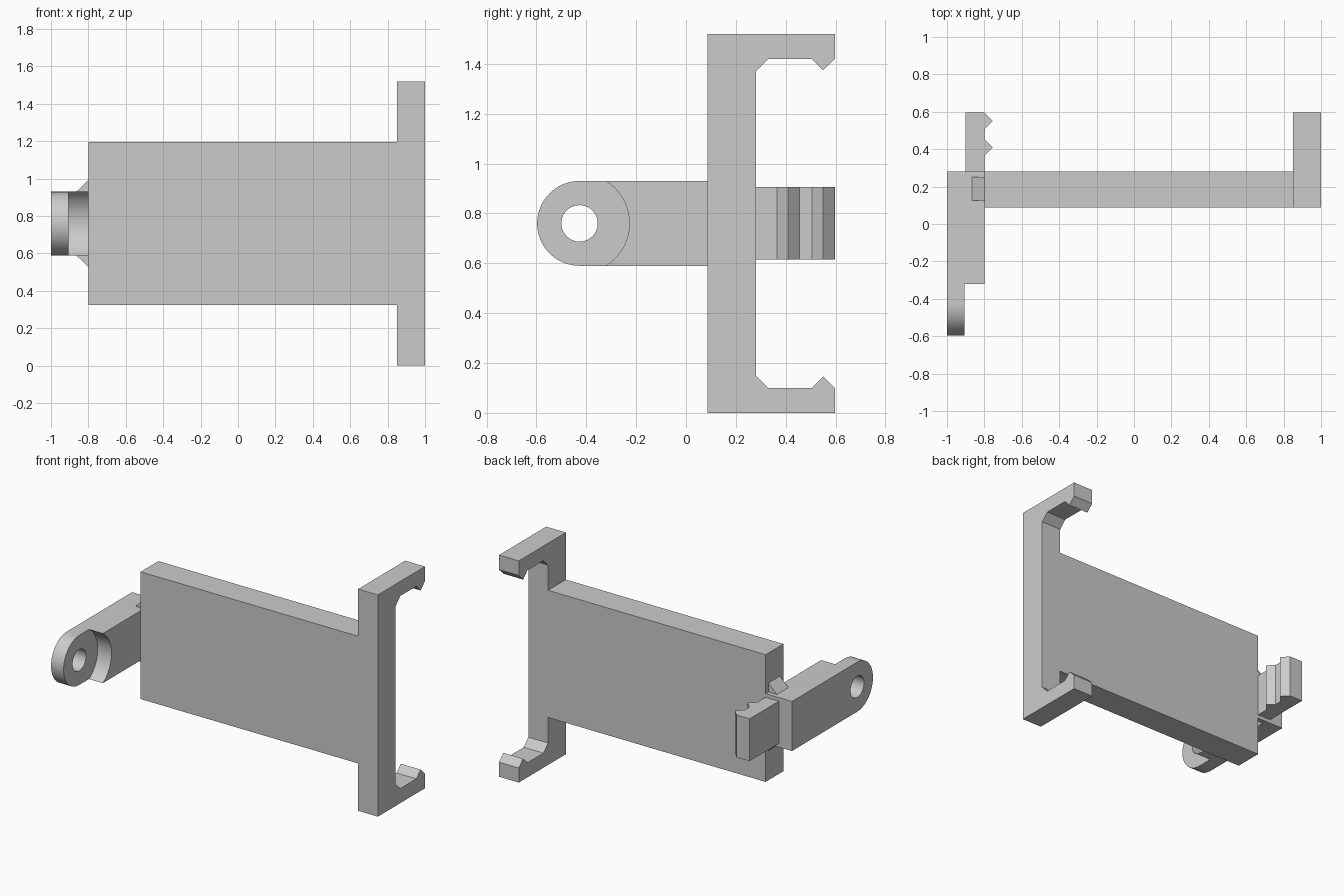
import bpy, bmesh, math
from mathutils import Vector

cube = bpy.data.objects.get("Cube")
if cube:
    bpy.data.objects.remove(cube, do_unlink=True)

grey = bpy.data.materials.new("light grey plastic")
grey.use_nodes = True
grey.diffuse_color = (0.6, 0.6, 0.6, 1)
grey.node_tree.nodes["Principled BSDF"].inputs["Base Color"].default_value = (0.6, 0.6, 0.6, 1)

MID = 0.76            # height of the centre line
FRONT, BACK = 0.087, 0.28
TIP = 0.597           # rear end of the jaws
PIVOT = -0.427        # y of the pivot hole


def prism(name, axis, points, low, high):
    """Extrude a 2D outline along an axis (outline uses the other two axes in order)."""
    def place(p, h):
        co = list(p)
        co.insert("xyz".index(axis), h)
        return Vector(co)
    bm = bmesh.new()
    face = bm.faces.new([bm.verts.new(place(p, low)) for p in points])
    out = bmesh.ops.extrude_face_region(bm, geom=[face])
    verts = [g for g in out["geom"] if isinstance(g, bmesh.types.BMVert)]
    bmesh.ops.translate(bm, verts=verts, vec=place((0, 0), high - low))
    bmesh.ops.recalc_face_normals(bm, faces=bm.faces)
    mesh = bpy.data.meshes.new(name)
    bm.to_mesh(mesh)
    bm.free()
    mesh.materials.append(grey)
    obj = bpy.data.objects.new(name, mesh)
    bpy.context.collection.objects.link(obj)
    return obj


def rect(a0, b0, a1, b1):
    return [(a0, b0), (a1, b0), (a1, b1), (a0, b1)]


def arc(radius, start, end, steps):
    angles = [math.radians(start + (end - start) * i / steps) for i in range(steps + 1)]
    return [(PIVOT + radius * math.cos(a), MID + radius * math.sin(a)) for a in angles]


def cut(obj, cutter):
    mod = obj.modifiers.new("cut", "BOOLEAN")
    mod.operation, mod.solver, mod.object = "DIFFERENCE", "EXACT", cutter
    bpy.context.view_layer.objects.active = obj
    bpy.ops.object.modifier_apply(modifier=mod.name)
    bpy.data.objects.remove(cutter, do_unlink=True)


# Main backing plate
prism("back_plate", "x", rect(FRONT, 0.325, BACK, 1.197), -0.8, 0.85)

# C-shaped end clamp with chamfered corners and pointed catches
lower = [(FRONT, 0), (TIP, 0), (TIP, 0.1), (0.55, 0.146), (0.504, 0.1),
         (0.33, 0.1), (BACK, 0.15)]
upper = [(y, 2 * MID - z) for y, z in reversed(lower)]
prism("end_clamp", "x", lower + upper, 0.85, 1.0)

# Pivot arm: rounded front end, thinned around the pivot, drilled through
arm_outline = arc(0.17, 90, 270, 40) + [(BACK, MID - 0.17), (BACK, MID + 0.17)]
arm = prism("pivot_arm", "x", arm_outline, -1.0, -0.8)
cut(arm, prism("relief_cutter", "x", arc(0.2, 0, 360, 64)[:-1], -0.905, -0.7))
cut(arm, prism("hole_cutter", "x", arc(0.073, 0, 360, 40)[:-1], -1.1, -0.7))
bpy.ops.object.select_all(action="DESELECT")
arm.select_set(True)
bpy.context.view_layer.objects.active = arm
bpy.ops.object.shade_smooth_by_angle(angle=math.radians(30))

# Toothed hook behind the arm
hook = [(-0.9, TIP), (-0.9, BACK), (-0.8, BACK)]
for y in (0.41, 0.55):
    hook += [(-0.8, y - 0.045), (-0.755, y), (-0.8, y + 0.045)]
hook.append((-0.8, TIP))
prism("toothed_hook", "z", hook, 0.615, 0.905)

# Small corner gussets between arm and plate
for name, side in (("upper_gusset", 1), ("lower_gusset", -1)):
    corner = [(-0.865, 0.17), (-0.8, 0.17), (-0.8, 0.232)]
    prism(name, "y", [(x, MID + side * h) for x, h in corner], 0.125, 0.25)
